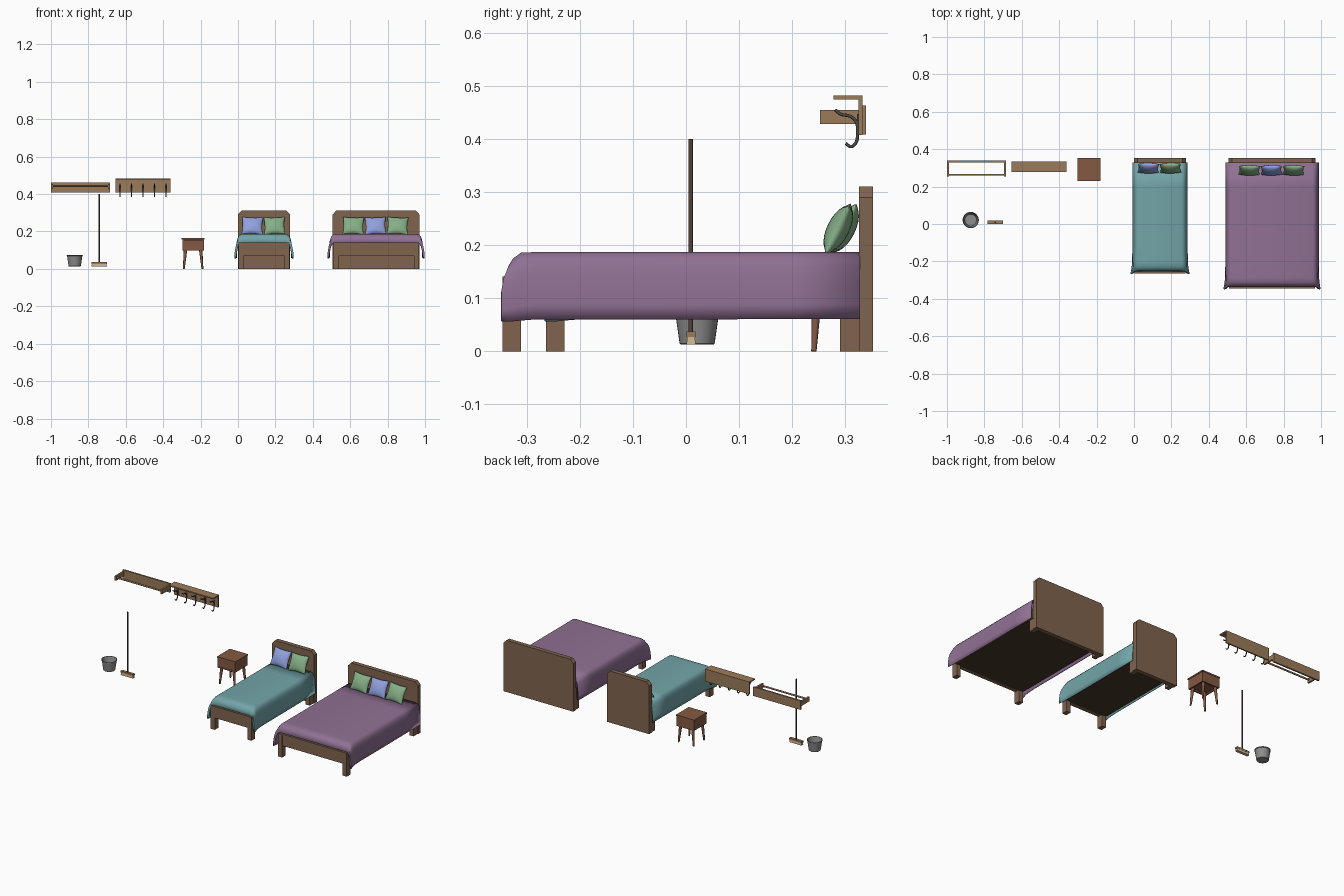
import bpy, bmesh, math
from mathutils import Matrix, Vector

if "Cube" in bpy.data.objects:
    bpy.data.objects.remove(bpy.data.objects["Cube"])

def mat(name, hexa):
    m = bpy.data.materials.new(name)
    lin = [(int(hexa[i:i + 2], 16) / 255) ** 2.2 for i in (0, 2, 4)]
    m.diffuse_color = (*lin, 1)
    m.use_nodes = True
    m.node_tree.nodes["Principled BSDF"].inputs["Base Color"].default_value = m.diffuse_color
    return m

BED, SHELF, STAND = mat("bed_wood", "80644f"), mat("shelf_wood", "9a7b5a"), mat("stand_wood", "845a45")
BASE, TEAL, PURPLE = mat("dark_wood", "4a3a2f"), mat("teal", "72a3a7"), mat("purple", "8f7092")
GREEN, BLUE, STRAW = mat("green", "84ad86"), mat("blue", "8e9edb"), mat("straw", "cdb48c")
IRON, POLE, STEEL = mat("iron", "4c4c4a"), mat("pole_wood", "54453a"), mat("steel", "8c8c8c")

def add(name, bm, m, smooth=None):
    bmesh.ops.recalc_face_normals(bm, faces=bm.faces)
    me = bpy.data.meshes.new(name)
    bm.to_mesh(me)
    bm.free()
    me.materials.append(m)
    ob = bpy.data.objects.new(name, me)
    bpy.context.collection.objects.link(ob)
    if smooth:
        bpy.ops.object.select_all(action='DESELECT')
        bpy.context.view_layer.objects.active = ob
        ob.select_set(True)
        bpy.ops.object.shade_smooth_by_angle(angle=math.radians(smooth))
    return ob

def box(name, x0, x1, y0, y1, z0, z1, m):
    bm = bmesh.new()
    bmesh.ops.create_cube(bm, size=1)
    for v in bm.verts:
        v.co = ((x0 + x1) / 2 + v.co.x * (x1 - x0), (y0 + y1) / 2 + v.co.y * (y1 - y0),
                (z0 + z1) / 2 + v.co.z * (z1 - z0))
    return add(name, bm, m)

def rod(name, a, b, r0, r1, m, sides=12):
    a, b = Vector(a), Vector(b)
    bm = bmesh.new()
    bmesh.ops.create_cone(bm, cap_ends=True, segments=sides, radius1=r0, radius2=r1, depth=(b - a).length)
    bm.transform(Matrix.Translation((a + b) / 2) @ (b - a).to_track_quat('Z', 'Y').to_matrix().to_4x4())
    return add(name, bm, m, 40)

def pillow(name, x, y, z, m, turn=0.0):
    # two bulged grids joined along a pinched seam
    bm = bmesh.new()
    n = 12
    for side in (1, -1):
        rows = []
        for i in range(n + 1):
            row = []
            for j in range(n + 1):
                u, v = -math.cos(math.pi * i / n), -math.cos(math.pi * j / n)
                t = max(0, (1 - u * u) * (1 - v * v)) ** 0.5
                row.append(bm.verts.new((0.057 * u * (1 - 0.09 * (1 - v * v)), side * 0.021 * t,
                                         0.051 * v * (1 - 0.09 * (1 - u * u)))))
            rows.append(row)
        for i in range(n):
            for j in range(n):
                bm.faces.new((rows[i][j], rows[i + 1][j], rows[i + 1][j + 1], rows[i][j + 1]))
    bmesh.ops.remove_doubles(bm, verts=bm.verts, dist=1e-5)
    bm.transform(Matrix.Translation((x, y, z)) @ Matrix.Rotation(-0.46, 4, 'X') @ Matrix.Rotation(turn, 4, 'Y'))
    add(name, bm, m, 60)

def blanket(name, cx, w, foot, m):
    # each station along the bed: y, top height, extra width, hem height
    stations = [(0.328, .187, 0, .061), (0.2, .187, .0, .061), (0.0, .187, .0, .06), (foot + .12, .187, 0, .06),
                (foot + .06, .187, .002, .06), (foot + .035, .186, .004, .058), (foot + .02, .175, .008, .056),
                (foot + .012, .162, .012, .056), (foot + .011, .143, .008, .064)]
    bm = bmesh.new()
    rings = []
    for k, (y, top, ex, hem) in enumerate(stations):
        half = []
        for dx, fz in ((0, 0), (.002, .22), (-.001, .55), (-.004, .76), (-.009, .88), (-.017, .96), (-.03, 1)):
            # the hanging sides splay outward and forward at the foot corners
            s = 1 - fz
            half.append((w + dx + ex * (.3 + .7 * s), y - (.014 if k > 6 else .005 if k > 5 else 0) * min(1, 3 * s),
                         hem + (top - hem) * fz))
        ring = [(cx - a, b, c) for a, b, c in half] + [(cx, y, top)] + [(cx + a, b, c) for a, b, c in reversed(half)]
        rings.append([bm.verts.new(p) for p in ring])
    # tucked return around the footboard ends
    last = [v.co.copy() for v in rings[-1]]
    rings.append([bm.verts.new((cx + (p.x - cx) * (1 - .008 / w), p.y + .003, p.z - .004)) for p in last])
    for r, q in zip(rings, rings[1:]):
        for i in range(len(r) - 1):
            bm.faces.new((r[i], r[i + 1], q[i + 1], q[i]))
    ob = add(name, bm, m, 50)
    mod = ob.modifiers.new("thickness", 'SOLIDIFY')
    mod.thickness, mod.offset = 0.003, -1

def bed(tag, cx, hw, bw, foot, cloth, pillows, py):
    # headboard with clipped top corners
    bm = bmesh.new()
    prof = [(-hw, 0), (hw, 0), (hw, .29), (hw - .02, .311), (-hw + .02, .311), (-hw, .29)]
    f = bm.faces.new([bm.verts.new((cx + x, .326, z)) for x, z in prof])
    ext = bmesh.ops.extrude_face_region(bm, geom=[f])['geom']
    bmesh.ops.translate(bm, vec=(0, .026, 0), verts=[v for v in ext if isinstance(v, bmesh.types.BMVert)])
    add(tag + "_headboard", bm, BED)
    fw = hw - .004
    for s, side in ((-1, "left"), (1, "right")):
        a, b = sorted((cx + s * fw, cx + s * (fw - .027)))
        box(f"{tag}_head_leg_{side}", a, b, .29, .326, 0, .12, BED)
        box(f"{tag}_foot_leg_{side}", a, b, foot, foot + .035, 0, .14, BED)
    # footboard, frame and mattress
    box(tag + "_footboard", cx - fw + .025, cx + fw - .025, foot + .003, foot + .03, .07, .136, BED)
    box(tag + "_footboard_cap", cx - fw, cx + fw, foot, foot + .035, .134, .141, BED)
    box(tag + "_frame", cx - hw + .002, cx + hw - .002, foot + .028, .327, .068, .13, BASE)
    box(tag + "_mattress", cx - hw + .006, cx + hw - .006, foot + .05, .326, .13, .168, cloth)
    blanket(tag + "_blanket", cx, bw, foot, cloth)
    for i, m in enumerate(pillows):
        x = cx + (i - (len(pillows) - 1) / 2) * .118 - .003
        pillow(f"{tag}_pillow_{i + 1}", x, py, .231, m, (.03, -.03, .04)[i])

bed("single_bed", .139, .14, .146, -.264, TEAL, [BLUE, GREEN], .298)
bed("double_bed", .738, .233, .248, -.346, PURPLE, [GREEN, BLUE, GREEN], .287)

# nightstand
box("nightstand_top", -.301, -.179, .230, .352, .157, .165, STAND)
box("nightstand_back", -.298, -.182, .342, .350, .098, .157, STAND)
for x, side in ((-.298, "left"), (-.19, "right")):
    box(f"nightstand_side_{side}", x, x + .008, .232, .342, .098, .157, STAND)
box("nightstand_bottom", -.29, -.19, .235, .342, .106, .113, STAND)
box("nightstand_front_rail", -.29, -.19, .233, .243, .098, .106, STAND)
box("nightstand_drawer", -.289, -.191, .234, .245, .108, .155, STAND)
for sx in (-1, 1):
    for sy in (-1, 1):
        rod("nightstand_leg", (-.24 + sx * .050, .291 + sy * .050, 0), (-.24 + sx * .040, .291 + sy * .044, .108),
            .005, .0095, STAND)

# wall rail
box("rail_back", -1, -.685, .329, .339, .409, .463, SHELF)
for x, side in ((-1, "left"), (-.695, "right")):
    box(f"rail_bracket_{side}", x, x + .01, .253, .33, .428, .455, SHELF)
rod("rail_bar", (-.992, .263, .443), (-.693, .263, .443), .005, .005, SHELF)

# coat rack with hooks
box("coat_rack_back", -.655, -.36, .325, .333, .408, .476, SHELF)
box("coat_rack_shelf", -.655, -.36, .278, .333, .475, .482, SHELF)
for i in range(5):
    x = -.63 + i * .0612
    cu = bpy.data.curves.new("hook", 'CURVE')
    cu.dimensions = '3D'
    cu.bevel_depth, cu.bevel_resolution, cu.resolution_u, cu.use_fill_caps = .003, 2, 5, True
    pts = [(.281, .455), (.292, .447), (.309, .443), (.320, .434), (.323, .413), (.320, .393), (.311, .386), (.301, .392)]
    sp = cu.splines.new('BEZIER')
    sp.bezier_points.add(len(pts) - 1)
    for p, (y, z) in zip(sp.bezier_points, pts):
        p.co = (x, y, z)
        p.handle_left_type = p.handle_right_type = 'AUTO'
    cu.materials.append(IRON)
    bpy.context.collection.objects.link(bpy.data.objects.new(f"hook_{i + 1}", cu))
    box(f"hook_plate_{i + 1}", x - .005, x + .005, .3225, .326, .413, .447, IRON)

# bucket: lathed wall with rolled rim and open inside
bm = bmesh.new()
prof = [(0, .013), (.031, .013), (.033, .015), (.041, .07), (.0435, .071), (.0435, .075), (.040, .075),
        (.0385, .07), (.031, .018), (0, .018)]
vs = [bm.verts.new((r, 0, z)) for r, z in prof]
es = [bm.edges.new(p) for p in zip(vs, vs[1:])]
bmesh.ops.spin(bm, geom=vs + es, cent=(0, 0, 0), axis=(0, 0, 1), angle=math.tau, steps=32, use_duplicate=False)
bmesh.ops.remove_doubles(bm, verts=bm.verts, dist=1e-5)
bm.transform(Matrix.Translation((-.873, .021, 0)))
add("bucket", bm, STEEL, 35)

# broom
rod("broom_handle", (-.742, .009, .03), (-.742, .009, .40), .0042, .0042, POLE)
box("broom_head", -.784, -.700, .001, .018, .027, .037, SHELF)
bm = bmesh.new()
bmesh.ops.create_cube(bm, size=1)
for v in bm.verts:
    k = 1.12 if v.co.z < 0 else 1
    v.co = (-.742 + v.co.x * .079 * (1 + (k - 1) * .3), .0095 + v.co.y * .015 * k, .020 + v.co.z * .015)
add("broom_bristles", bm, STRAW)
